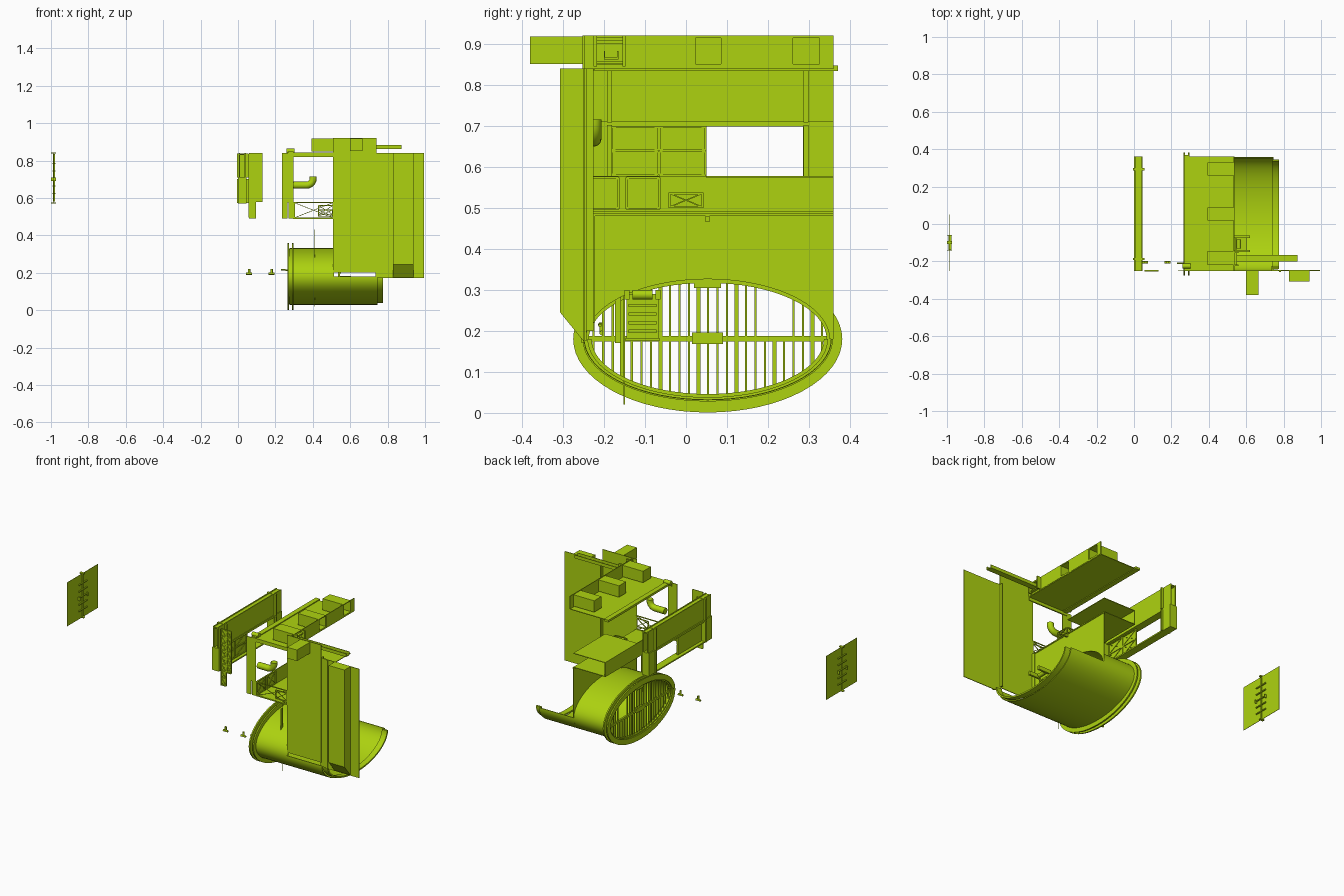
import bpy, bmesh
from math import pi, sin, cos
from mathutils import Vector, Matrix

mat = bpy.data.materials.new("lime_paint")
mat.diffuse_color = (0.42, 0.65, 0.005, 1)
CY, CZ = 0.053, 0.18          # drum axis
T = 0.003                     # sheet thickness


def finish(name, bm, smooth=False):
    bmesh.ops.recalc_face_normals(bm, faces=bm.faces)
    me = bpy.data.meshes.new(name)
    bm.to_mesh(me)
    bm.free()
    ob = bpy.data.objects.new(name, me)
    bpy.context.collection.objects.link(ob)
    me.materials.append(mat)
    if smooth:
        bpy.ops.object.select_all(action='DESELECT')
        ob.select_set(True)
        bpy.context.view_layer.objects.active = ob
        bpy.ops.object.shade_smooth_by_angle()
    return ob


def add_box(bm, x0, x1, y0, y1, z0, z1):
    m = Matrix.Translation(((x0 + x1) / 2, (y0 + y1) / 2, (z0 + z1) / 2)) @ Matrix.Diagonal((x1 - x0, y1 - y0, z1 - z0, 1))
    return bmesh.ops.create_cube(bm, size=1, matrix=m)["verts"]


def add_beam(bm, p, q, w=0.004):
    p, q = Vector(p), Vector(q)
    d = q - p
    m = Matrix.Translation((p + q) / 2) @ d.to_track_quat('Z', 'Y').to_matrix().to_4x4() @ Matrix.Diagonal((w, w, d.length, 1))
    bmesh.ops.create_cube(bm, size=1, matrix=m)


def boxes(name, *specs):
    bm = bmesh.new()
    for s in specs:
        add_box(bm, *s)
    return finish(name, bm)


def cross_frames(name, cells, at, axis, w=0.005):
    """Framed X braces; axis 'x' lies in the yz plane, 'y' in the xz plane."""
    bm = bmesh.new()
    P = (lambda u, z: (at, u, z)) if axis == 'x' else (lambda u, z: (u, at, z))
    for u0, u1, z0, z1 in cells:
        c = [P(u0, z0), P(u1, z0), P(u1, z1), P(u0, z1)]
        for i in range(4):
            add_beam(bm, c[i], c[(i + 1) % 4], w)
        add_beam(bm, c[0], c[2], w * 0.6)
        add_beam(bm, c[1], c[3], w * 0.6)
    return finish(name, bm)


def shell(name, x0, x1, ro, ri, a0=0, a1=2 * pi, n=64):
    """Elliptical ring or trough running along x."""
    bm = bmesh.new()
    full = a1 - a0 > 6.2
    rows = []
    for i in range(n if full else n + 1):
        a = a0 + (a1 - a0) * i / n
        rows.append([bm.verts.new((x, CY + r[0] * cos(a), CZ + r[1] * sin(a)))
                     for x, r in ((x0, ro), (x1, ro), (x1, ri), (x0, ri))])
    for i in range(n):
        r, s = rows[i], rows[(i + 1) % len(rows)]
        for k in range(4):
            bm.faces.new((r[k], r[(k + 1) % 4], s[(k + 1) % 4], s[k]))
    if not full:
        bm.faces.new(rows[0])
        bm.faces.new(rows[-1])
    return finish(name, bm, True)


def prism_x(name, pts, x0, x1):
    bm = bmesh.new()
    f = bm.faces.new([bm.verts.new((x0, y, z)) for y, z in pts])
    g = bmesh.ops.extrude_face_region(bm, geom=[f])["geom"]
    bmesh.ops.translate(bm, vec=(x1 - x0, 0, 0), verts=[v for v in g if isinstance(v, bmesh.types.BMVert)])
    return finish(name, bm)


def pipe(name, pts, r):
    cu = bpy.data.curves.new(name, 'CURVE')
    cu.dimensions = '3D'
    cu.bevel_depth, cu.bevel_resolution, cu.use_fill_caps = r, 4, True
    sp = cu.splines.new('POLY')
    sp.points.add(len(pts) - 1)
    for p, c in zip(sp.points, pts):
        p.co = (*c, 1)
    cu.materials.append(mat)
    ob = bpy.data.objects.new(name, cu)
    bpy.context.collection.objects.link(ob)


# Drum: full tube on the left, open trough on the right, end flanges
shell("drum_tube", 0.275, 0.51, (0.305, 0.152), (0.301, 0.148))
shell("drum_trough", 0.51, 0.745, (0.305, 0.152), (0.301, 0.148), pi, 2 * pi)
shell("trough_rim", 0.74, 0.775, (0.293, 0.143), (0.283, 0.134), pi, 2 * pi)
shell("outer_flange", 0.265, 0.273, (0.328, 0.179), (0.298, 0.145))
shell("inner_flange", 0.29, 0.298, (0.328, 0.179), (0.300, 0.147))
shell("grate_ring", 0.272, 0.29, (0.302, 0.148), (0.290, 0.137))

# Grate across the left drum mouth
bm = bmesh.new()
add_box(bm, 0.274, 0.286, CY - 0.295, CY + 0.295, 0.174, 0.187)
add_box(bm, 0.272, 0.29, 0.015, 0.09, 0.168, 0.196)
add_box(bm, 0.272, 0.29, 0.02, 0.085, 0.305, 0.325)
for i in range(25):
    y = -0.225 + i * 0.0232
    h = 0.141 * max(0, 1 - ((y - CY) / 0.295) ** 2) ** 0.5
    w = 0.005 if i % 4 == 3 else 0.0025
    add_box(bm, 0.277, 0.284, y - w, y + w, CZ - h, CZ)
    if not 0.17 < y < 0.25:
        add_box(bm, 0.277, 0.284, y - w, y + w, CZ, CZ + h)
finish("grate", bm)

# Bulkhead arched over the trough
arc = [(CY - 0.297 * cos(pi * i / 40), CZ + 0.146 * sin(pi * i / 40)) for i in range(41)]
prism_x("arched_bulkhead", [(-0.25, CZ)] + arc + [(0.36, CZ), (0.36, 0.49), (-0.25, 0.49)], 0.51, 0.514)
boxes("bulkhead_trim", (0.514, 0.518, -0.23, -0.222, 0.22, 0.485), (0.514, 0.518, -0.23, 0.36, 0.48, 0.486),
      (0.512, 0.53, 0.047, 0.057, 0.465, 0.48))

# Front plate, side plate and its duct
boxes("front_plate", (0.507, 0.74, -0.252, -0.248, 0.2, 0.92), (0.735, 0.77, -0.25, -0.243, 0.175, 0.84),
      (0.735, 0.742, -0.25, -0.225, 0.2, 0.84))
boxes("side_plate", (0.77, 0.995, -0.25, -0.246, 0.172, 0.84), (0.775, 0.785, -0.256, -0.25, 0.172, 0.84))
prism_x("side_duct", [(-0.25, 0.84), (-0.307, 0.84), (-0.307, 0.245), (-0.25, 0.175)], 0.83, 0.937)

# Cabin floor, deck, low left wall and front lattice
boxes("cabin_deck", (0.295, 0.512, 0.05, 0.36, 0.573, 0.577), (0.295, 0.512, -0.25, 0.36, 0.488, 0.492),
      (0.295, 0.299, -0.25, 0.36, 0.49, 0.577))
cross_frames("deck_front_lattice", [(0.30, 0.508, 0.493, 0.575), (0.43, 0.508, 0.51, 0.56)], -0.248, 'y')
cross_frames("deck_side_lattice", [(-0.245, -0.165, 0.497, 0.574), (-0.145, -0.065, 0.497, 0.574)], 0.301, 'x')
boxes("deck_crate", (0.43, 0.505, -0.04, 0.04, 0.5, 0.504))
for x in (0.43, 0.505):
    cross_frames("crate_side", [(-0.04, 0.04, 0.502, 0.535)], x, 'x')
for y in (-0.04, 0.04):
    cross_frames("crate_end", [(0.43, 0.505, 0.502, 0.535)], y, 'y')

# Front corner post
boxes("corner_post", (0.235, 0.297, -0.252, -0.248, 0.575, 0.84), (0.235, 0.264, -0.252, -0.248, 0.49, 0.576),
      (0.271, 0.297, -0.252, -0.248, 0.49, 0.576))

# Roof with edge beams and rear strip opening into three boxes
boxes("roof", (0.268, 0.535, -0.25, 0.36, 0.838, 0.842), (0.268, 0.535, -0.252, -0.244, 0.82, 0.842),
      (0.268, 0.298, -0.25, 0.37, 0.834, 0.847))
ys = [(-0.22, -0.145), (0.02, 0.088), (0.258, 0.328)]
edges = [-0.25] + [v for p in ys for v in p] + [0.36]
strip = [(0.533, 0.537, edges[i], edges[i + 1], 0.842, 0.92) for i in range(0, 8, 2)]
for y0, y1 in ys:
    strip += [(0.533, 0.537, y0, y1, 0.84, 0.85), (0.533, 0.537, y0, y1, 0.915, 0.92)]
boxes("roof_strip", *strip)
for y0, y1 in ys:
    boxes("roof_box", (0.393, 0.535, y0, y0 + T, 0.847, 0.917), (0.393, 0.535, y1 - T, y1, 0.847, 0.917),
          (0.393, 0.535, y0, y1, 0.847, 0.85), (0.393, 0.535, y0, y1, 0.914, 0.917), (0.393, 0.396, y0, y1, 0.847, 0.917))
boxes("front_box", (0.6, 0.665, -0.38, -0.25, 0.85, 0.918))
boxes("boom", (0.53, 0.873, -0.2, -0.165, 0.862, 0.866), (0.53, 0.873, -0.2, -0.197, 0.862, 0.882),
      (0.53, 0.873, -0.168, -0.165, 0.862, 0.882))
boxes("boom_bracket", (0.535, 0.56, -0.225, -0.217, 0.845, 0.92), (0.535, 0.56, -0.155, -0.147, 0.845, 0.92),
      (0.535, 0.55, -0.217, -0.155, 0.852, 0.858), (0.535, 0.55, -0.217, -0.155, 0.9, 0.908))

# Roof vent and elbow pipe
pipe("vent_cap", [(0.258, -0.225, 0.85), (0.302, -0.225, 0.85)], 0.013)
arcp = [(0.365 + 0.037 * sin(a * pi / 12), -0.225, 0.705 - 0.037 * cos(a * pi / 12)) for a in range(7)]
pipe("elbow_pipe", [(0.297, -0.225, 0.668)] + arcp + [(0.402, -0.225, 0.715)], 0.019)

# Ribbed seat unit beside the trough
seat = [(0.535, 0.605, -0.147, -0.065, 0.175, 0.183), (0.535, 0.545, -0.145, -0.067, 0.18, 0.29),
        (0.535, 0.62, -0.15, -0.138, 0.277, 0.3), (0.535, 0.62, -0.074, -0.062, 0.277, 0.3)]
seat += [(0.545, 0.552, -0.14, -0.072, 0.195 + 0.021 * i, 0.203 + 0.021 * i) for i in range(4)]
boxes("seat_unit", *seat)
pipe("seat_roll", [(0.56, -0.13, 0.288), (0.56, -0.082, 0.288)], 0.012)
boxes("tall_lever", (0.408, 0.412, -0.173, -0.158, 0.17, 0.41), (0.409, 0.411, -0.152, -0.149, 0.02, 0.43))

# Detached left side panel with window
boxes("side_panel", (0.006, 0.012, -0.25, 0.36, 0.7, 0.84), (0.036, 0.042, -0.25, 0.36, 0.7, 0.84),
      (0.0, 0.046, -0.25, 0.36, 0.698, 0.71), (0.006, 0.042, -0.25, 0.36, 0.83, 0.836),
      (0.0, 0.046, 0.285, 0.36, 0.572, 0.7), (0.0, 0.046, -0.25, -0.185, 0.572, 0.7),
      (0.0, 0.046, -0.25, 0.36, 0.57, 0.578), (0.02, 0.024, -0.185, 0.05, 0.575, 0.7))
boxes("panel_clips", *[(-0.006, 0.055, y - 0.006, y + 0.006, z, z + 0.13) for y in (-0.187, 0.293) for z in (0.572, 0.708)])
cross_frames("panel_lattice", [(y, y + 0.112, z, z + 0.058) for y in (-0.18, -0.065) for z in (0.58, 0.64)], 0.026, 'x')

# Detached truss ladder
cells = [(0.06, 0.094, 0.495 + 0.0425 * i, 0.5375 + 0.0425 * i) for i in range(8)]
cells += [(0.098, 0.128, 0.58 + 0.0425 * i, 0.6225 + 0.0425 * i) for i in range(6)]
cross_frames("truss_ladder", cells, -0.25, 'y', 0.006)
boxes("truss_backing", (0.06, 0.095, -0.248, -0.247, 0.49, 0.84), (0.095, 0.13, -0.248, -0.247, 0.578, 0.84))

# Far detached plate with rungs
boxes("far_plate", (-0.986, -0.984, -0.25, 0.05, 0.572, 0.84))
rails = [(-0.99, -0.979, y - 0.003, y + 0.003, 0.58, 0.835) for y in (-0.1,)]
rails += [(-0.993, -0.977, -0.14, -0.06, z, z + 0.006) for z in (0.62, 0.66, 0.7, 0.74, 0.78)]
rails += [(-1.0, -0.972, -0.108, -0.092, z, z + 0.006) for z in (0.57, 0.838)]
rails += [(-1.0, -0.972, y - 0.002, y + 0.002, 0.69, 0.71) for y in (-0.14, -0.06)]
boxes("far_rungs", *rails)

# Small loose levers
for x in (0.06, 0.18):
    pipe("lever_base", [(x - 0.016, -0.205, 0.195), (x + 0.016, -0.205, 0.195)], 0.006)
    pipe("lever_knob", [(x, -0.205, 0.195), (x, -0.205, 0.22)], 0.006)
pipe("loose_rod", [(0.23, -0.21, 0.217), (0.27, -0.21, 0.213)], 0.004)
